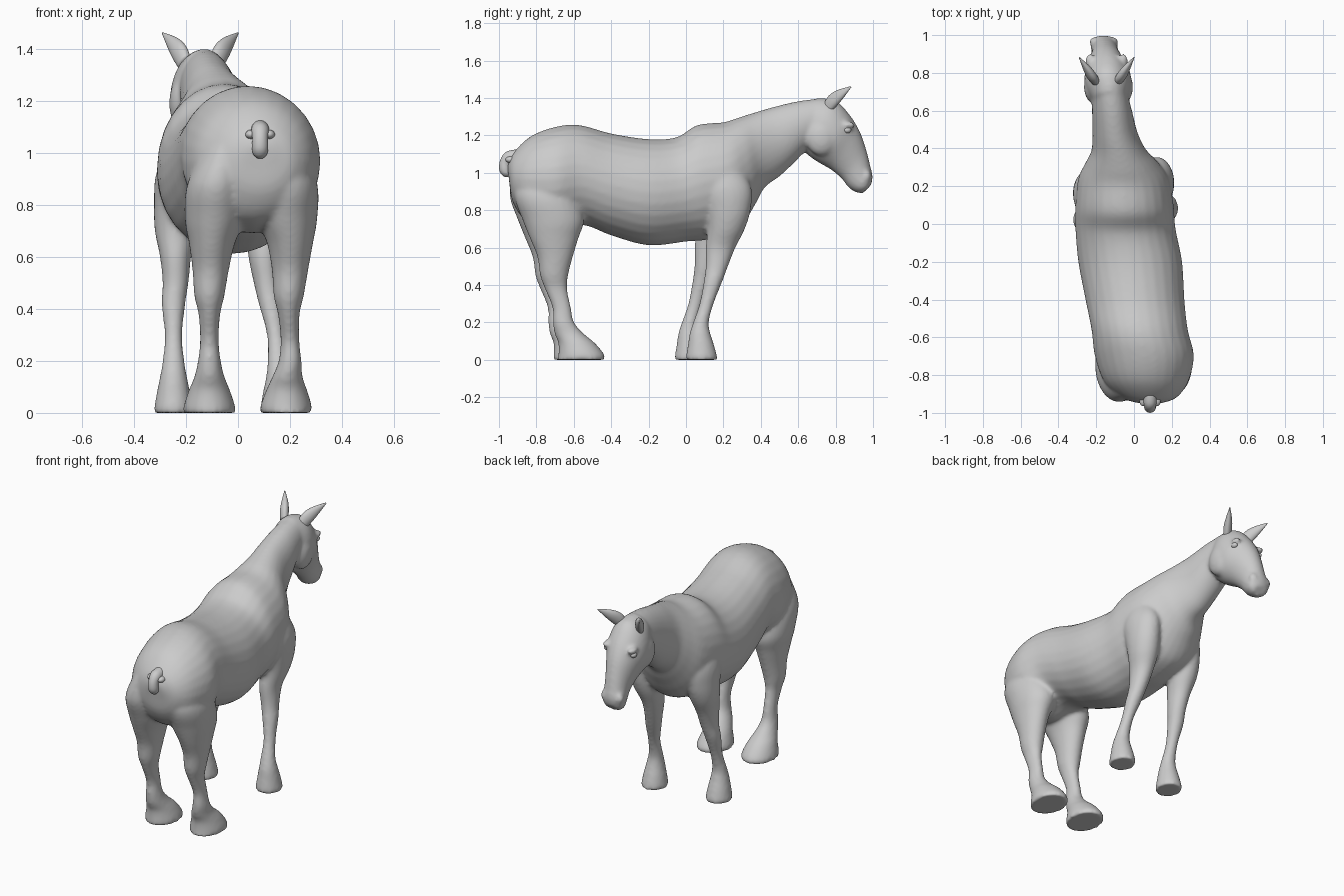
import bpy, bmesh, math
from mathutils import Vector

SIDES = 28


def spline(rows, steps=5):
    """Smoothly interpolate section rows (Catmull-Rom)."""
    out = []
    for i in range(len(rows) - 1):
        p0, p1, p2 = rows[max(i - 1, 0)], rows[i], rows[i + 1]
        p3 = rows[min(i + 2, len(rows) - 1)]
        for s in range(steps):
            t = s / steps
            out.append([0.5 * (2 * b + (c - a) * t + (2 * a - 5 * b + 4 * c - d) * t * t
                               + (3 * b - a - 3 * c + d) * t ** 3)
                        for a, b, c, d in zip(p0, p1, p2, p3)])
    return out + [list(rows[-1])]


def loft(bm, rings):
    """rings: (centre, side vector, up vector)"""
    loops = []
    for c, side, up in rings:
        loops.append([bm.verts.new(c + side * math.cos(a) + up * math.sin(a))
                      for a in (2 * math.pi * k / SIDES for k in range(SIDES))])
    for l0, l1 in zip(loops, loops[1:]):
        for k in range(SIDES):
            n = (k + 1) % SIDES
            bm.faces.new((l0[k], l0[n], l1[n], l1[k]))
    bm.faces.new(loops[0][::-1])
    bm.faces.new(loops[-1])


def trunk(bm, rows):
    """rows: top y, top z, bottom y, bottom z, centre x, half width"""
    rings = []
    for ty, tz, by, bz, x, w in spline(rows):
        rings.append((Vector((x, (ty + by) / 2, (tz + bz) / 2)), Vector((w, 0, 0)),
                      Vector((0, (ty - by) / 2, (tz - bz) / 2))))
    loft(bm, rings)


def leg(bm, rows, xs, dy):
    """rows: z, y, half depth, half width; xs: centre x per row"""
    full = [r + (x,) for r, x in zip(rows, xs)]
    loft(bm, [(Vector((x, y + dy, z)), Vector((w, 0, 0)), Vector((0, d, 0)))
              for z, y, d, w, x in spline(full)])


def ball(bm, loc, scale):
    vs = bmesh.ops.create_uvsphere(bm, u_segments=20, v_segments=12, radius=1)['verts']
    for v in vs:
        v.co = Vector(loc) + Vector(a * b for a, b in zip(v.co, scale))


def finish(bm, name):
    bmesh.ops.recalc_face_normals(bm, faces=bm.faces[:])
    for f in bm.faces:
        f.smooth = True
    me = bpy.data.meshes.new(name)
    bm.to_mesh(me)
    bm.free()
    ob = bpy.data.objects.new(name, me)
    bpy.context.collection.objects.link(ob)
    return ob


body = bmesh.new()
# torso and neck
trunk(body, [
    (-.955, 1.04, -.945, .95, .085, .05), (-.92, 1.11, -.925, .84, .08, .14),
    (-.83, 1.195, -.85, .74, .065, .22), (-.70, 1.245, -.70, .69, .055, .262),
    (-.57, 1.255, -.55, .72, .03, .255), (-.40, 1.21, -.40, .665, .005, .262),
    (-.20, 1.18, -.20, .612, -.02, .275), (-.05, 1.19, 0, .632, -.045, .265),
    (.06, 1.255, .13, .645, -.05, .26), (.20, 1.27, .28, .70, -.055, .24),
    (.28, 1.295, .37, .83, -.065, .19), (.36, 1.32, .42, .92, -.08, .145),
    (.46, 1.35, .50, .98, -.10, .12), (.60, 1.383, .58, 1.055, -.115, .107),
    (.74, 1.40, .65, 1.13, -.13, .095)])
# head
trunk(body, [
    (.70, 1.40, .615, 1.20, -.13, .085), (.80, 1.385, .64, 1.11, -.135, .118),
    (.875, 1.31, .70, 1.06, -.14, .122), (.93, 1.22, .77, 1.02, -.147, .095),
    (.965, 1.12, .83, .97, -.152, .074), (.985, 1.04, .87, .92, -.156, .07),
    (.998, .98, .91, .895, -.16, .07), (.99, .935, .945, .89, -.16, .045)])
# hind legs
hind = [(1.02, -.76, .14, .08), (.88, -.755, .168, .115), (.75, -.715, .165, .115),
        (.65, -.71, .13, .088), (.55, -.705, .095, .07), (.45, -.71, .075, .058),
        (.38, -.70, .06, .042), (.28, -.67, .05, .036), (.20, -.66, .057, .044),
        (.14, -.63, .078, .058), (.09, -.59, .098, .078), (.03, -.565, .122, .098),
        (.0, -.565, .126, .10)]
leg(body, hind, [.17, .19, .19, .20, .20, .195, .195, .20, .20, .19, .187, .185, .185], .005)
leg(body, hind, [-.05, -.08, -.09, -.10, -.105] + [-.11] * 8, -.02)
# front legs
fore = [(1.05, .18, .10, .06), (.92, .21, .14, .09), (.80, .225, .12, .088),
        (.70, .215, .10, .08), (.60, .185, .08, .06), (.50, .165, .06, .05),
        (.42, .145, .05, .046), (.30, .11, .038, .034), (.20, .08, .042, .042),
        (.14, .075, .056, .052), (.08, .08, .07, .064), (.02, .083, .083, .074),
        (.0, .083, .083, .074)]
leg(body, fore, [.11, .12, .12, .11, .10, .11, .125, .145, .155, .16, .16, .16, .16], .0)
leg(body, fore, [-.20, -.225, -.235, -.24, -.24, -.24] + [-.248] * 7, -.06)
# cheeks, brows and nostril rims
for s in (-1, 1):
    ball(body, (-.135 + s * .08, .725, 1.19), (.05, .085, .10))
    ball(body, (-.145 + s * .088, .865, 1.255), (.025, .04, .02))
    ball(body, (-.16 + s * .05, .965, .98), (.026, .026, .034))
horse = finish(body, "horse_body")
rm = horse.modifiers.new("fuse", 'REMESH')
rm.mode = 'VOXEL'
rm.voxel_size = .011
rm.use_smooth_shade = True
sm = horse.modifiers.new("soften", 'SMOOTH')
sm.factor = .5
sm.iterations = 8

# ears and eyes
for s, side in ((-1, "left"), (1, "right")):
    bm = bmesh.new()
    rows = [(.06, .755, 1.345, .03), (.08, .785, 1.385, .034),
            (.105, .825, 1.42, .026), (.145, .882, 1.46, .003)]
    loft(bm, [(Vector((-.145 + s * x, y, z)), Vector((r * .8, 0, s * -r * .5)),
               Vector((0, r * .65, -r * .7))) for x, y, z, r in spline(rows)])
    finish(bm, side + "_ear")
    bm = bmesh.new()
    ball(bm, (-.145 + s * .092, .862, 1.228), (.018, .022, .017))
    finish(bm, side + "_eye")

# curled tail stub
bm = bmesh.new()
tail = [(-.90, 1.09, .035, 0, 1), (-.945, 1.082, .034, -.5, 1), (-.966, 1.055, .03, -1, .5),
        (-.968, 1.02, .031, -1, 0), (-.962, .993, .026, -1, 0), (-.96, .978, .01, -1, 0)]
loft(bm, [(Vector((.085, y, z)), Vector((r, 0, 0)), Vector((0, uy, uz)).normalized() * r)
          for y, z, r, uy, uz in spline(tail)])
for s in (-1, 1):
    ball(bm, (.085 + s * .035, -.935, 1.07), (.022, .03, .018))
finish(bm, "tail")
